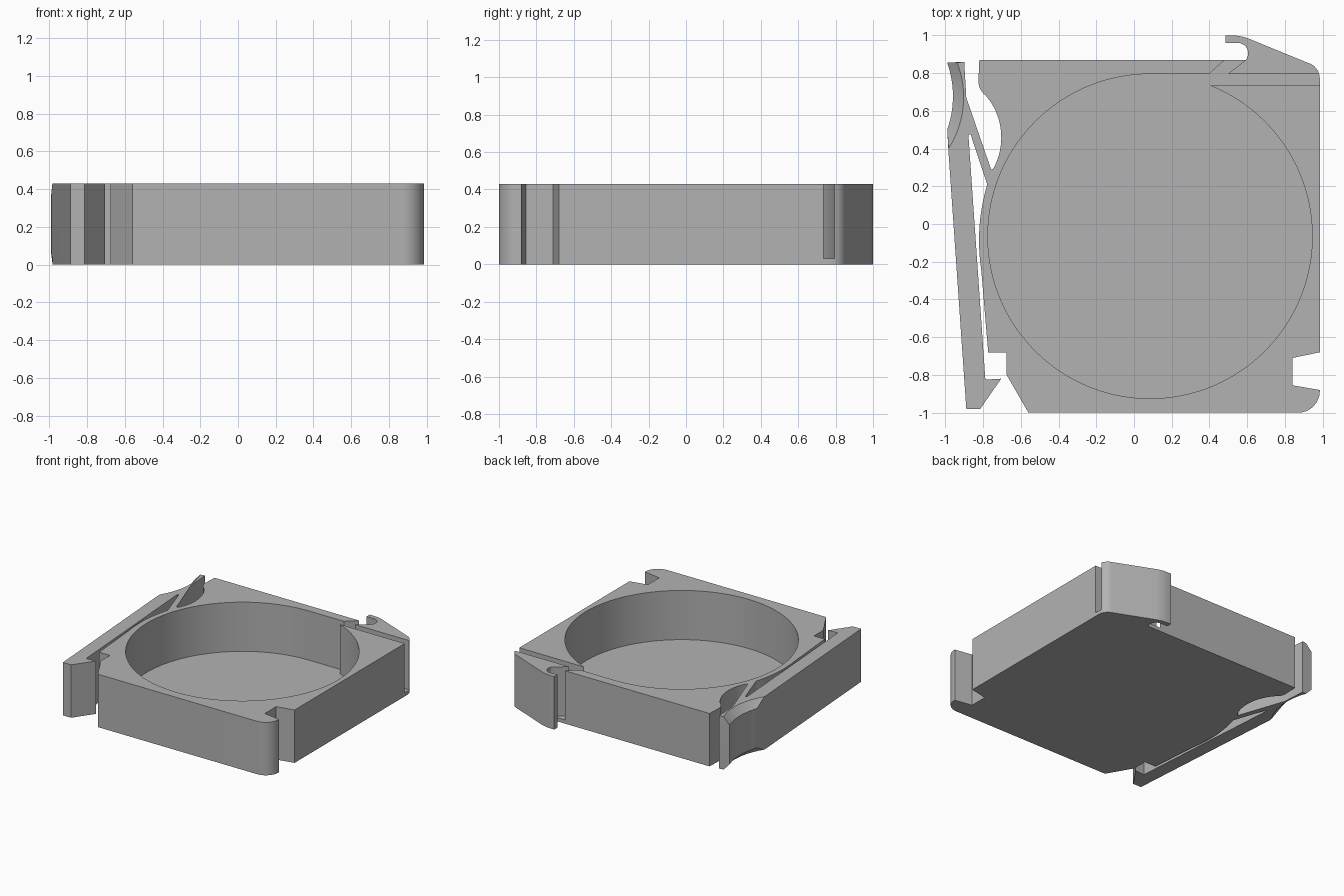
import bpy
import bmesh
import math
from mathutils import Vector

HEIGHT = 0.43
FLOOR = 0.03
CHAMFER = 0.055
BORE_CENTER = Vector((0.085, -0.065))
BORE_RADIUS = 0.86

default_cube = bpy.data.objects.get("Cube")
if default_cube:
    bpy.data.objects.remove(default_cube, do_unlink=True)


def arc(start, middle, end, steps=12):
    """Points of the circular arc through three points."""
    a, b, c = Vector(start), Vector(middle), Vector(end)
    u, v = b - a, c - a
    cross = 2 * (u.x * v.y - u.y * v.x)
    offset = Vector((v.y * u.length_squared - u.y * v.length_squared,
                     u.x * v.length_squared - v.x * u.length_squared)) / cross
    center = a + offset
    first = math.atan2(a.y - center.y, a.x - center.x)
    last = math.atan2(c.y - center.y, c.x - center.x)
    sweep = (last - first) % math.tau
    if cross < 0:
        sweep -= math.tau
    return [center + offset.length * Vector((math.cos(first + sweep * i / steps),
                                            math.sin(first + sweep * i / steps)))
            for i in range(steps + 1)]


def loft(name, layers):
    """Closed solid through matching outlines, given as (height, points)."""
    bm = bmesh.new()
    rings = [[bm.verts.new((p[0], p[1], z)) for p in points] for z, points in layers]
    for low, high in zip(rings, rings[1:]):
        for i in range(len(low)):
            j = (i + 1) % len(low)
            bm.faces.new((low[i], low[j], high[j], high[i]))
    bm.faces.new(list(reversed(rings[0])))
    bm.faces.new(rings[-1])
    bmesh.ops.recalc_face_normals(bm, faces=bm.faces[:])
    mesh = bpy.data.meshes.new(name)
    bm.to_mesh(mesh)
    bm.free()
    obj = bpy.data.objects.new(name, mesh)
    bpy.context.collection.objects.link(obj)
    return obj


# Outline of the finger scoop: full width, and set back at top and bottom
scoop_outer = arc((-0.99, 0.855), (-0.96, 0.69), (-0.99, 0.5))
scoop_inner = arc((-0.937, 0.855), (-0.903, 0.68), (-0.983, 0.4))

# Latch arm with its barbed lower end and the slit behind it
latch_arm = [(-0.984, 0.39), (-0.889, -0.98), (-0.815, -0.98), (-0.704, -0.82),
             (-0.788, -0.825), (-0.878, 0.475), (-0.866, 0.475)]

# Thin left wall, front edge and notched front corner
left_wall = arc((-0.778, 0.21), (-0.82, -0.03), (-0.81, -0.24), 16)
front_edge = [(-0.773, -0.68), (-0.675, -0.68), (-0.675, -0.8), (-0.56, -1)]
front_corner = arc((0.875, -1), (0.953, -0.965), (0.985, -0.88), 10)
catch_notch = [(0.84, -0.855), (0.84, -0.71), (0.985, -0.68)]

# Hook at the back corner
hook_back = arc((0.985, 0.77), (0.97, 0.82), (0.92, 0.855), 8)
hook_tip = arc((0.61, 0.982), (0.56, 0.996), (0.5, 1), 6) + [(0.485, 1), (0.485, 0.96)]
hook_throat = arc((0.55, 0.96), (0.603, 0.92), (0.593, 0.87), 10)

# Back edge and the relief hollow beside the latch arm
back_corner = [(-0.82, 0.87)]
relief_lip = arc((-0.825, 0.755), (-0.817, 0.72), (-0.785, 0.68), 6)
relief = arc((-0.765, 0.655), (-0.704, 0.475), (-0.745, 0.295), 16)
arm_root = [(-0.757, 0.288), (-0.889, 0.67), (-0.9, 0.86)]

shared = (latch_arm + left_wall + front_edge + front_corner + catch_notch
          + hook_back + hook_tip + hook_throat + back_corner
          + relief_lip + relief + arm_root)
full, set_back = scoop_outer + shared, scoop_inner + shared

frame = loft("latching_frame", [(0, set_back), (CHAMFER, full),
                                (HEIGHT - CHAMFER, full), (HEIGHT, set_back)])

# Round pocket joined to the slot that frees the hook
slot_low, slot_high = 0.735, BORE_CENTER.y + BORE_RADIUS
slot_angle = math.asin((slot_low - BORE_CENTER.y) / BORE_RADIUS)
sweep = math.tau - (math.pi / 2 - slot_angle)
STEPS = 120
pocket = [BORE_CENTER + BORE_RADIUS * Vector((math.cos(math.pi / 2 + sweep * i / STEPS),
                                              math.sin(math.pi / 2 + sweep * i / STEPS)))
          for i in range(STEPS + 1)]
pocket += [(1.1, slot_low), (1.1, slot_high), (0.497, slot_high),
           (0.598, 0.874), (0.58, 0.9), (0.515, 0.9), (0.397, slot_high)]
cutter = loft("pocket_cutter", [(FLOOR, pocket), (HEIGHT + 0.1, pocket)])
cutter.hide_render = True

cut = frame.modifiers.new("pocket", 'BOOLEAN')
cut.operation = 'DIFFERENCE'
cut.solver = 'EXACT'
cut.object = cutter

bpy.ops.object.select_all(action='DESELECT')
frame.select_set(True)
bpy.context.view_layer.objects.active = frame
bpy.ops.object.modifier_apply(modifier=cut.name)
bpy.data.objects.remove(cutter, do_unlink=True)

# Plain grey plastic
grey = bpy.data.materials.new("plain_grey")
grey.use_nodes = True
color = (0.45, 0.45, 0.45, 1)
grey.diffuse_color = color
grey.node_tree.nodes["Principled BSDF"].inputs["Base Color"].default_value = color
frame.data.materials.clear()
frame.data.materials.append(grey)
bpy.ops.object.shade_smooth_by_angle(angle=math.radians(25))
